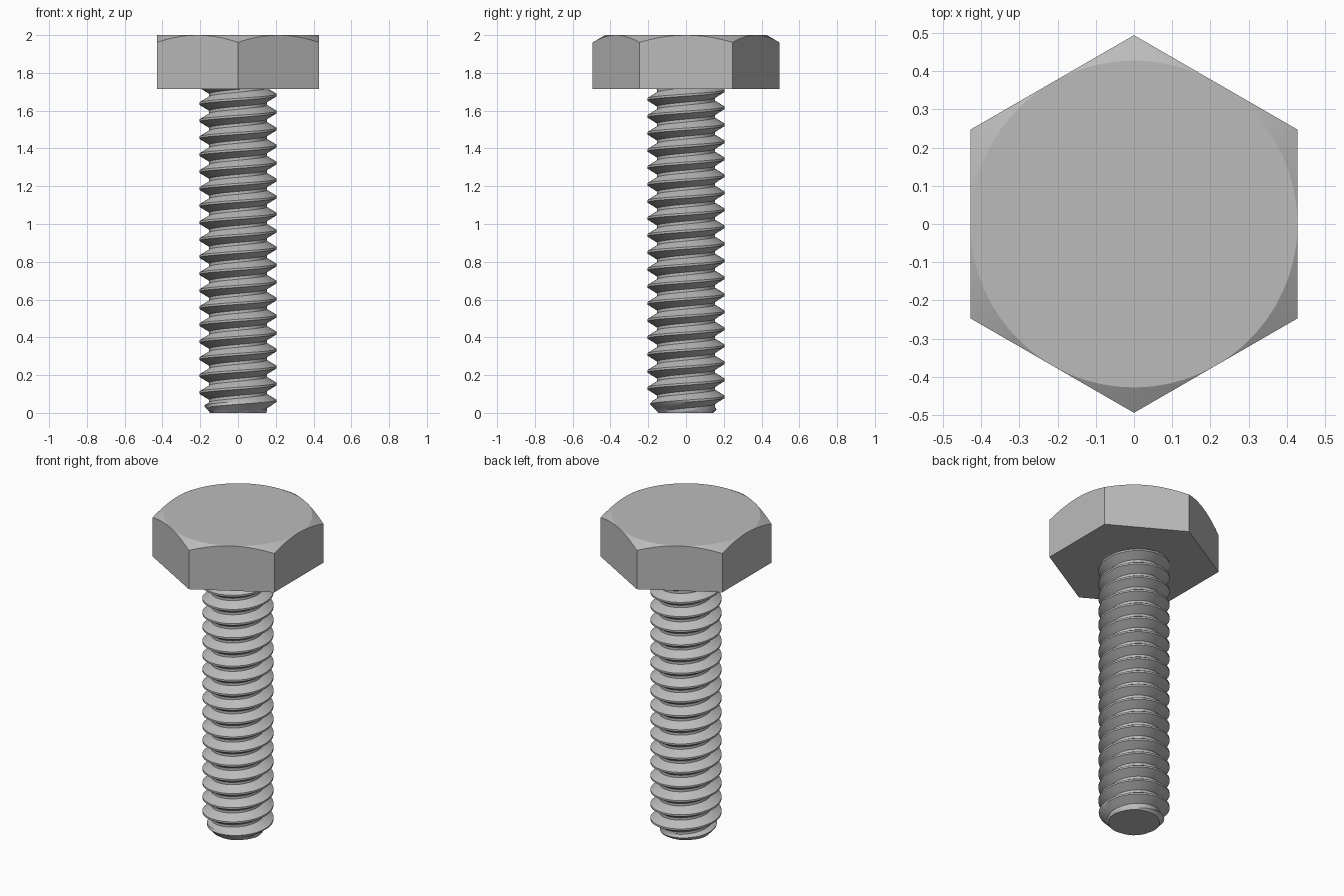
import bpy, bmesh, math

cube = bpy.data.objects.get("Cube")
if cube:
    bpy.data.objects.remove(cube, do_unlink=True)

steel = bpy.data.materials.new("plain grey steel")
steel.use_nodes = True
GREY = (0.5, 0.5, 0.5, 1)
steel.diffuse_color = GREY
steel.node_tree.nodes["Principled BSDF"].inputs["Base Color"].default_value = GREY


def finish(bm, name, angle):
    bmesh.ops.recalc_face_normals(bm, faces=bm.faces)
    mesh = bpy.data.meshes.new(name)
    bm.to_mesh(mesh)
    bm.free()
    mesh.materials.append(steel)
    obj = bpy.data.objects.new(name, mesh)
    bpy.context.collection.objects.link(obj)
    bpy.ops.object.select_all(action='DESELECT')
    obj.select_set(True)
    bpy.context.view_layer.objects.active = obj
    bpy.ops.object.shade_smooth_by_angle(angle=math.radians(angle))


def bridge(bm, a, b):
    for i in range(len(a)):
        j = (i + 1) % len(a)
        bm.faces.new((a[i], a[j], b[j], b[i]))


# Hexagonal head with a conical chamfer on its top corners
APOTHEM, HEAD_BASE, TOP = 0.428, 1.715, 2.0
bm = bmesh.new()
base, shoulder, rim = [], [], []
for i in range(60):
    a = math.radians(i * 6)
    off = math.radians((i * 6 + 30) % 60 - 30)
    r = APOTHEM / math.cos(off)
    x, y = math.cos(a), math.sin(a)
    drop = (r - APOTHEM) * math.tan(math.radians(30))
    base.append(bm.verts.new((x * r, y * r, HEAD_BASE)))
    shoulder.append(bm.verts.new((x * r, y * r, TOP - drop)))
    rim.append(bm.verts.new((x * APOTHEM, y * APOTHEM, TOP)))
bridge(bm, base, shoulder)
bridge(bm, shoulder, rim)
bm.faces.new(rim)
bm.faces.new(base[::-1])
bmesh.ops.remove_doubles(bm, verts=bm.verts, dist=0.0005)
finish(bm, "hex_head", 20)

# Threaded shank: a right-handed helical sweep of the thread profile
PITCH, CREST, ROOT, SEGS, TURNS = 0.09, 0.205, 0.153, 48, 22
PHASE = 0.01
profile = [(0.0, ROOT), (0.015, ROOT), (0.031, (CREST + ROOT) / 2),
           (0.047, CREST), (0.058, CREST), (0.074, (CREST + ROOT) / 2)]
bm = bmesh.new()
rows = []
for turn in range(TURNS):
    for s in range(SEGS):
        a = 2 * math.pi * s / SEGS
        row = []
        for h, r in profile:
            z = PITCH * (turn - 2 + s / SEGS) + h + PHASE
            r = min(r, 0.145 + max(z, 0))      # tapered tip
            row.append(bm.verts.new((r * math.cos(a), r * math.sin(a), z)))
        rows.append(row)
for i in range(len(rows) - SEGS - 1):
    a = rows[i] + [rows[i + SEGS][0]]
    b = rows[i + 1] + [rows[i + 1 + SEGS][0]]
    for k in range(len(profile)):
        bm.faces.new((a[k], b[k], b[k + 1], a[k + 1]))

# Trim both ends square and cap them
for z, up in ((0, -1), (HEAD_BASE + 0.02, 1)):
    cut = bmesh.ops.bisect_plane(
        bm, geom=bm.verts[:] + bm.edges[:] + bm.faces[:], dist=1e-6,
        plane_co=(0, 0, z), plane_no=(0, 0, up), clear_outer=True)
    edges = [e for e in cut["geom_cut"] if isinstance(e, bmesh.types.BMEdge)]
    bmesh.ops.contextual_create(bm, geom=edges)
finish(bm, "threaded_shank", 25)
